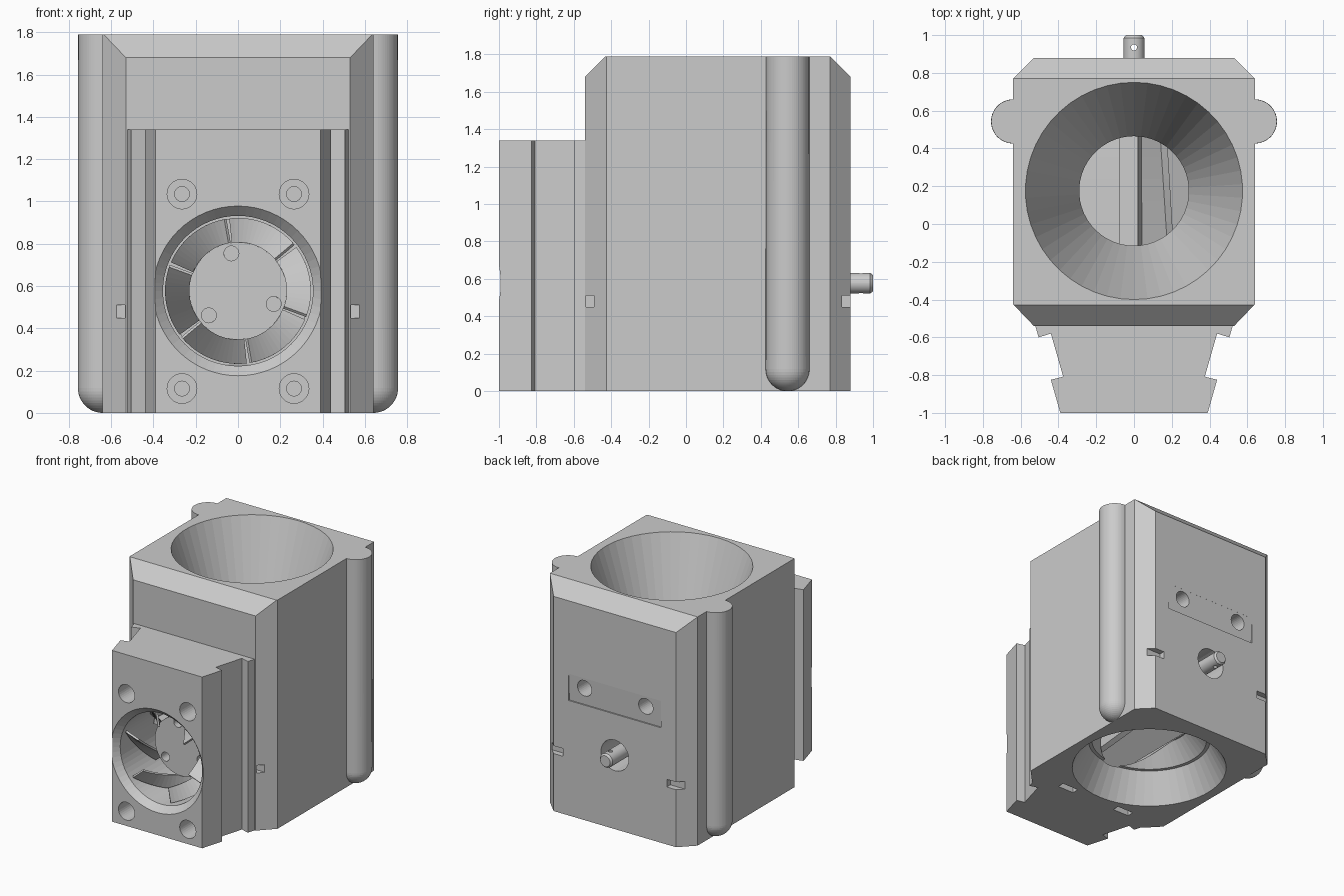
import bpy, bmesh
from math import radians, cos, sin, pi
from mathutils import Matrix, Vector

if "Cube" in bpy.data.objects:
    bpy.data.objects.remove(bpy.data.objects["Cube"])

AXIS_Z = 0.577          # height of the rotor axis
BORE = 0.355


def obj_from(bm, name):
    bmesh.ops.recalc_face_normals(bm, faces=bm.faces[:])
    me = bpy.data.meshes.new(name)
    bm.to_mesh(me)
    bm.free()
    ob = bpy.data.objects.new(name, me)
    bpy.context.collection.objects.link(ob)
    return ob


def prism(pts, z0, z1):
    """Extrude an XY outline from z0 to z1; returns the bmesh."""
    bm = bmesh.new()
    f = bm.faces.new([bm.verts.new((x, y, z0)) for x, y in pts])
    r = bmesh.ops.extrude_face_region(bm, geom=[f])
    vs = [v for v in r["geom"] if isinstance(v, bmesh.types.BMVert)]
    bmesh.ops.translate(bm, verts=vs, vec=(0, 0, z1 - z0))
    return bm


def box(name, x0, x1, y0, y1, z0, z1):
    return obj_from(prism([(x0, y0), (x1, y0), (x1, y1), (x0, y1)], z0, z1), name)


def frustum(name, axis, start, end, a, b, r0, r1=None, seg=32):
    """Cylinder or cone along 'y' (a, b = x, z) or 'z' (a, b = x, y)."""
    r1 = r0 if r1 is None else r1
    bm = bmesh.new()
    bmesh.ops.create_cone(bm, cap_ends=True, segments=seg, radius1=r0, radius2=r1,
                          depth=end - start)
    mid = (start + end) / 2
    if axis == 'y':
        bmesh.ops.rotate(bm, verts=bm.verts, matrix=Matrix.Rotation(-pi / 2, 3, 'X'))
        bmesh.ops.translate(bm, verts=bm.verts, vec=(a, mid, b))
    else:
        bmesh.ops.translate(bm, verts=bm.verts, vec=(a, b, mid))
    return obj_from(bm, name)


def boolean(target, tool, op):
    m = target.modifiers.new(op, 'BOOLEAN')
    m.object, m.operation, m.solver = tool, op, 'EXACT'
    bpy.context.view_layer.objects.active = target
    bpy.ops.object.modifier_apply(modifier=m.name)
    bpy.data.objects.remove(tool)


def mirror_pts(pts):
    return pts + [(-x, y) for x, y in reversed(pts)]


def vane(name, a0, a1, y0, y1, r0, r1, thick, steps=10):
    """Radial plate running along y while turning from a0 to a1 degrees."""
    bm = bmesh.new()
    prev = None
    for i in range(steps + 1):
        t = i / steps
        a, y = radians(a0 + (a1 - a0) * t), y0 + (y1 - y0) * t
        row = [bm.verts.new((r * cos(a), y, AXIS_Z + r * sin(a))) for r in (r0, r1)]
        if prev:
            bm.faces.new((prev[0], prev[1], row[1], row[0]))
        prev = row
    ob = obj_from(bm, name)
    m = ob.modifiers.new("thickness", 'SOLIDIFY')
    m.thickness, m.offset = thick, 0
    return ob


# Housing block with chamfered corners and chamfered top edges
bm = prism(mirror_pts([(0.53, -0.54), (0.64, -0.425), (0.64, 0.77), (0.53, 0.88)]), 0, 1.79)
for y, s in ((-0.54, -1), (0.88, 1)):
    r = bmesh.ops.bisect_plane(bm, geom=bm.verts[:] + bm.edges[:] + bm.faces[:],
                               plane_co=(0, y, 1.68), plane_no=Vector((0, s, 1)).normalized(),
                               clear_outer=True)
    edges = [e for e in r["geom_cut"] if isinstance(e, bmesh.types.BMEdge)]
    bmesh.ops.contextual_create(bm, geom=edges)
housing = obj_from(bm, "housing")

# Front mount with dovetail side grooves
mount = obj_from(prism(mirror_pts([(0.39, -1.0), (0.44, -0.825), (0.375, -0.808),
                                   (0.44, -0.58), (0.505, -0.6), (0.525, -0.53),
                                   (0.525, -0.5)]), 0, 1.34), "mount")
boolean(housing, mount, 'UNION')

# Side ribs with rounded feet
for s in (-1, 1):
    bm = bmesh.new()
    bmesh.ops.create_uvsphere(bm, u_segments=64, v_segments=24, radius=0.117)
    for v in bm.verts:
        if v.co.z > 0.001:
            v.co.z = 1.79 - 0.117
    bmesh.ops.dissolve_limit(bm, angle_limit=0.001, verts=bm.verts[:], edges=bm.edges[:])
    bmesh.ops.translate(bm, verts=bm.verts, vec=(s * 0.64, 0.543, 0.117))
    boolean(housing, obj_from(bm, "rib"), 'UNION')

# Rotor bore, shaft hole, inlet funnel with throat, outlet opening
slope = 0.285 / 0.84
cuts = [
    frustum("bore", 'y', -1.1, 0.62, 0, AXIS_Z, BORE, seg=64),
    frustum("bore_rim", 'y', -1.02, -0.95, 0, AXIS_Z, 0.42, 0.355, seg=64),
    frustum("shaft_hole", 'y', 0.55, 1.0, 0, AXIS_Z, 0.12),
    frustum("throat", 'z', 0.65, 1.0, 0, 0.175, 0.29, seg=50),
    frustum("inlet", 'z', 0.95, 1.85, 0, 0.175, 0.29, 0.575 + 0.06 * slope, 50),
    frustum("outlet", 'z', -0.05, 0.23, 0, 0.175, 0.595, 0.45, 50),
    frustum("outlet_neck", 'z', 0.2, 0.37, 0, 0.175, 0.45, 0.3, 50),
]

# Screw holes, nut slots and tie slots, both sides
for s in (-1, 1):
    for z in (0.115, 1.035):
        cuts.append(frustum("counterbore", 'y', -1.1, -0.75, s * 0.265, z, 0.07))
        cuts.append(frustum("screw_hole", 'y', -0.8, -0.43, s * 0.265, z, 0.035))
    cuts.append(frustum("rear_screw_hole", 'y', 0.68, 1.0, s * 0.265, 1.03, 0.062))
    cx = s * 0.265
    cuts.append(box("nut_slot", cx - 0.07, cx + 0.07, -0.47, -0.415, -0.05, 0.19))
    for x0, x1, y0, y1 in ((0.46, 0.575, -0.535, -0.49), (0.45, 0.7, 0.835, 0.95)):
        xs = sorted((s * x0, s * x1))
        cuts.append(box("tie_slot", xs[0], xs[1], y0, y1, 0.45, 0.51))

# Shallow sloped recess on the back, deepest at its lower edge
recess = box("recess", -0.4, 0.4, 0.87, 0.95, 0.9, 1.11)
for v in recess.data.vertices:
    if v.co.y < 0.9 and v.co.z > 1.0:
        v.co.y = 0.8795
cuts.append(recess)

for c in cuts:
    boolean(housing, c, 'DIFFERENCE')

# Rotor hub with three screw holes
hub = frustum("rotor_hub", 'y', -0.7, -0.58, 0, AXIS_Z, 0.23, seg=64)
for a in (100, 220, 340):
    boolean(hub, frustum("hub_hole", 'y', -0.8, -0.5, 0.18 * cos(radians(a)),
                         AXIS_Z + 0.18 * sin(radians(a)), 0.035), 'DIFFERENCE')

# Fan blades behind the front opening
for k in range(6):
    a = 100 + 60 * k
    vane("fan_blade", a, a + 56, -0.92, -0.62, 0.23, 0.345, 0.015, 14)

# Alternating straight and twisted vanes around the shaft
for k in range(3):
    a = 95 + 120 * k
    vane("straight_vane", a, a, -0.56, 0.58, 0.03, 0.34, 0.1, 1)
    vane("twisted_vane", a - 45, a - 31, -0.56, 0.58, 0.03, 0.34, 0.04)

# Drive shaft with a chamfered tip and a cross hole
shaft = frustum("drive_shaft", 'y', -0.59, 0.985, 0, AXIS_Z, 0.055)
boolean(shaft, frustum("shaft_tip", 'y', 0.985, 1.0, 0, AXIS_Z, 0.055, 0.043), 'UNION')
boolean(shaft, frustum("pin_hole", 'z', 0.4, 0.8, 0, 0.935, 0.016, seg=16), 'DIFFERENCE')

# Smooth only the shaft; the housing keeps its fine flat facets
bpy.ops.object.select_all(action='DESELECT')
shaft.select_set(True)
bpy.context.view_layer.objects.active = shaft
bpy.ops.object.shade_smooth_by_angle(angle=radians(25))
